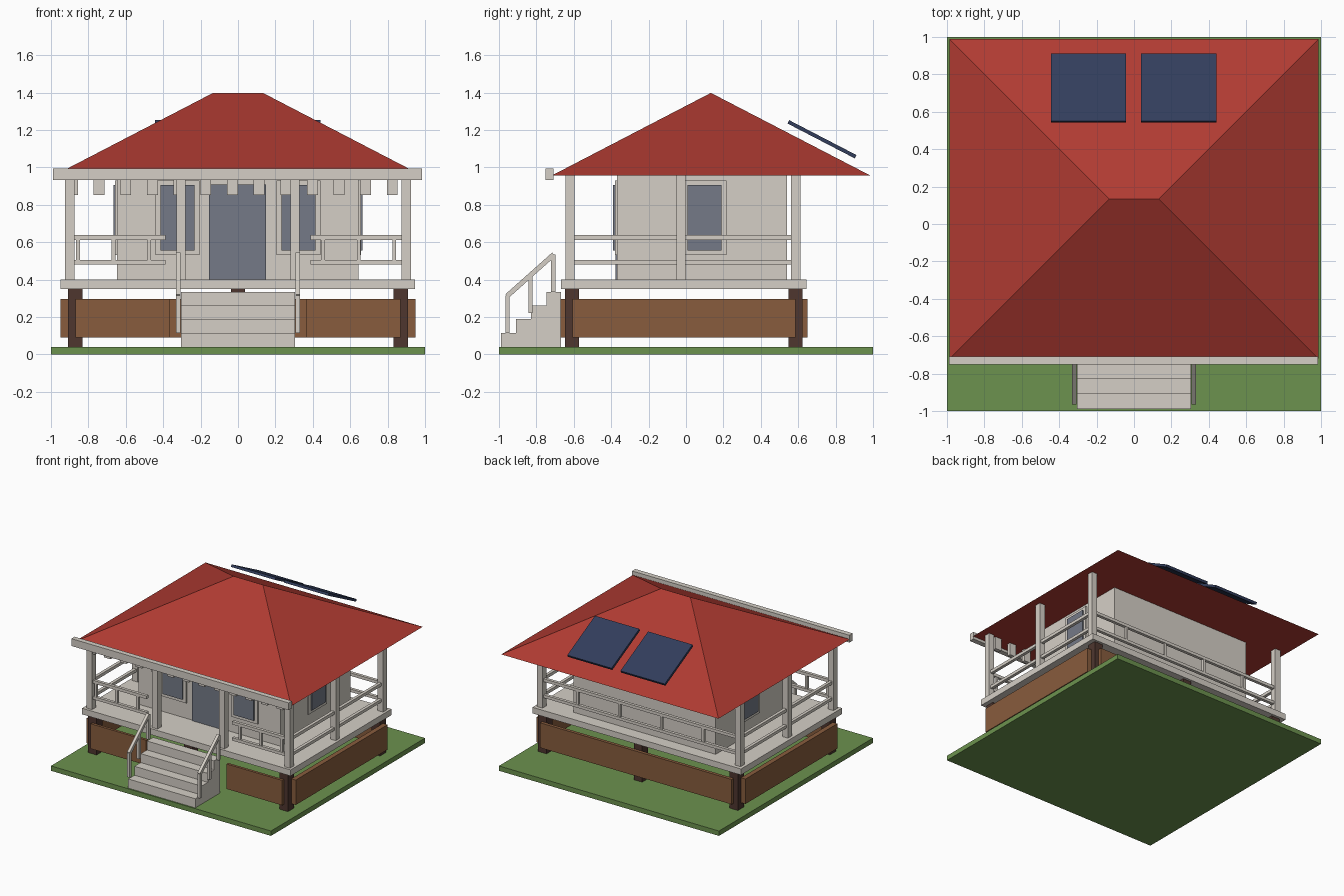
import bpy, bmesh, math
from mathutils import Matrix

if "Cube" in bpy.data.objects:
    bpy.data.objects.remove(bpy.data.objects["Cube"])


def material(name, r, g, b):
    m = bpy.data.materials.new(name)
    lin = [((c / 255 + 0.055) / 1.055) ** 2.4 for c in (r, g, b)]
    m.diffuse_color = (*lin, 1)
    m.use_nodes = True
    m.node_tree.nodes["Principled BSDF"].inputs["Base Color"].default_value = m.diffuse_color
    return m


GRASS = material("grass green", 108, 146, 78)
CREAM = material("cream paint", 213, 207, 198)
RED = material("roof red", 176, 59, 50)
BROWN = material("skirt brown", 136, 92, 61)
DARK = material("stilt dark brown", 78, 54, 47)
GLASS = material("glass grey", 117, 122, 135)
NAVY = material("panel navy", 50, 61, 92)


def finish(name, bm, mat):
    bmesh.ops.recalc_face_normals(bm, faces=bm.faces)
    me = bpy.data.meshes.new(name)
    bm.to_mesh(me)
    bm.free()
    me.materials.append(mat)
    ob = bpy.data.objects.new(name, me)
    bpy.context.collection.objects.link(ob)
    return ob


def box(name, x, y, z, mat, tilt=0.0):
    """Box from (min, max) ranges, optionally tilted about x at its centre."""
    bm = bmesh.new()
    size = [r[1] - r[0] for r in (x, y, z)]
    mid = [(r[1] + r[0]) / 2 for r in (x, y, z)]
    mtx = Matrix.Translation(mid) @ Matrix.Rotation(tilt, 4, 'X') @ Matrix.Diagonal((*size, 1))
    bmesh.ops.create_cube(bm, size=1, matrix=mtx)
    return finish(name, bm, mat)


def around(c, w):
    return (c - w / 2, c + w / 2)


def side(s, a, b):
    return tuple(sorted((s * a, s * b)))


# ground, deck and house body
box("lawn", (-1, 1), (-1, 1), (0, 0.04), GRASS)
box("deck", (-0.95, 0.945), (-0.667, 0.643), (0.35, 0.40), CREAM)
box("house_body", (-0.648, 0.645), (-0.368, 0.54), (0.40, 0.957), CREAM)

# stilts
for x in (-0.87, 0, 0.87):
    for y in (-0.61, 0.585):
        box("stilt", around(x, 0.076), around(y, 0.076), (0.04, 0.35), DARK)

# skirt boards
for s in (-1, 1):
    box("side_skirt", side(s, 0.91, 0.95), (-0.607, 0.585), (0.09, 0.295), BROWN)
    box("front_skirt", side(s, 0.365, 0.87), (-0.67, -0.648), (0.09, 0.295), BROWN)
box("back_skirt", (-0.87, 0.87), (0.623, 0.65), (0.09, 0.295), BROWN)

# veranda posts
for x, y in [(sx * 0.9, y) for sx in (-1, 1) for y in (-0.62, -0.027, 0.587)] + [(-0.305, -0.62), (0.305, -0.62)]:
    box("veranda_post", around(x, 0.05), around(y, 0.05), (0.40, 0.957), CREAM)

# railings
for z in ((0.48, 0.504), (0.612, 0.637)):
    for s in (-1, 1):
        box("front_rail", side(s, 0.388, 0.88), around(-0.62, 0.025), z, CREAM)
        box("side_rail", around(s * 0.9, 0.025), (-0.6, 0.565), z, CREAM)
    box("back_rail", (-0.88, 0.88), around(0.587, 0.025), z, CREAM)
for x in (-0.855, -0.665, -0.475, 0.455, 0.645, 0.835):
    box("front_baluster", around(x, 0.02), around(-0.62, 0.02), (0.5, 0.615), CREAM)
for x in (-0.57, -0.19, 0.19, 0.57):
    box("back_baluster", around(x, 0.02), around(0.587, 0.02), (0.5, 0.615), CREAM)

# hanging trim blocks and front fascia
for i in range(13):
    box("trim_block", around(-0.885 + 0.1425 * i, 0.058), around(-0.62, 0.03), (0.853, 0.957), CREAM)
box("front_fascia", (-0.99, 0.985), (-0.75, -0.708), (0.933, 0.993), CREAM)

# hip roof
bm = bmesh.new()
base = [bm.verts.new((x, y, 0.955)) for x, y in ((-0.987, -0.72), (0.987, -0.72), (0.987, 0.988), (-0.987, 0.988))]
left, right = (bm.verts.new((x, 0.133, 1.398)) for x in (-0.133, 0.133))
a, b, c, d = base
for f in ((d, c, b, a), (a, b, right, left), (c, d, left, right), (b, c, right), (d, a, left)):
    bm.faces.new(f)
finish("hip_roof", bm, RED)

# solar panels
for x in ((-0.445, -0.042), (0.038, 0.441)):
    box("solar_panel", x, around(0.727, 0.405), around(1.15, 0.02), NAVY, -math.radians(27.4))

# door and windows
box("door", (-0.155, 0.15), (-0.377, -0.36), (0.40, 0.908), GLASS)
for s in (-1, 1):
    box("front_window_frame", side(s, 0.205, 0.442), (-0.38, -0.36), (0.53, 0.93), CREAM)
    box("front_window_glass", side(s, 0.232, 0.415), (-0.389, -0.38), (0.555, 0.905), GLASS)
    box("side_window_frame", side(s, 0.64, 0.657), (-0.02, 0.217), (0.53, 0.93), CREAM)
    box("side_window_glass", side(s, 0.657, 0.666), (0.007, 0.19), (0.555, 0.905), GLASS)

# stairs from an extruded stepped profile
prof = [(-0.667, 0.04), (-0.99, 0.04)]
for i in range(4):
    z = 0.115 + 0.073 * i
    prof += [(-0.99 + 0.081 * i, z), (-0.99 + 0.081 * (i + 1), z)]
prof[-1] = (-0.667, 0.334)
bm = bmesh.new()
face = bm.faces.new([bm.verts.new((-0.305, y, z)) for y, z in prof])
ext = bmesh.ops.extrude_face_region(bm, geom=[face])
bmesh.ops.translate(bm, vec=(0.61, 0, 0), verts=[v for v in ext["geom"] if isinstance(v, bmesh.types.BMVert)])
finish("stairs", bm, CREAM)

# stair handrails
slope = math.atan2(0.22, 0.247)
for s in (-1, 1):
    x = around(s * 0.32, 0.024)
    for y, z0, z1 in ((-0.955, 0.115, 0.315), (-0.832, 0.22, 0.425), (-0.71, 0.334, 0.535)):
        box("stair_rail_post", x, around(y, 0.022), (z0, z1), CREAM)
    box("stair_handrail", x, around(-0.832, 0.335), around(0.423, 0.026), CREAM, slope)
